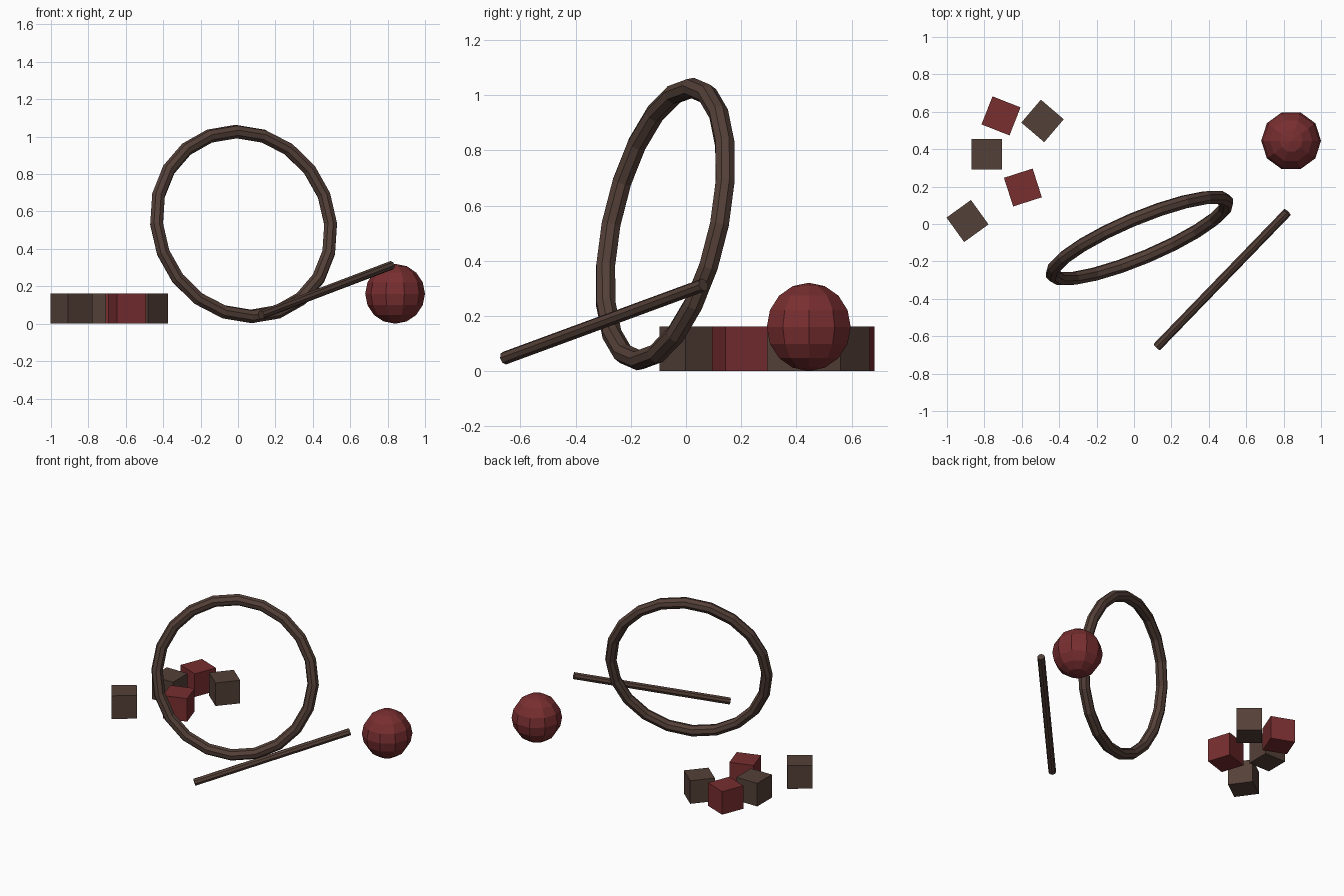
import bpy
from math import radians
from mathutils import Matrix, Vector

cube = bpy.data.objects.get("Cube")
if cube:
    bpy.data.objects.remove(cube, do_unlink=True)


def srgb(*rgb):
    return tuple((c / 255 / 12.92) if c < 11 else ((c / 255 + 0.055) / 1.055) ** 2.4
                 for c in rgb) + (1.0,)


def make_material(name, colour):
    mat = bpy.data.materials.new(name)
    mat.use_nodes = True
    mat.diffuse_color = colour
    mat.node_tree.nodes["Principled BSDF"].inputs["Base Color"].default_value = colour
    return mat


brown = make_material("brown wood", srgb(84, 64, 56))
red = make_material("dark red", srgb(120, 46, 48))


def finish(name, mat):
    obj = bpy.context.object
    obj.name = name
    obj.data.materials.append(mat)
    return obj


# Leaning hoop: a faceted ring whose axis points forward and slightly up
axis = Vector((0.38, -0.90, 0.207)).normalized()
up = (Vector((0, 0, 1)) - axis * axis.z).normalized()
side = up.cross(axis)
frame = Matrix((side, up, axis)).transposed()
bpy.ops.mesh.primitive_torus_add(
    major_segments=20, minor_segments=8, major_radius=0.505, minor_radius=0.037,
    location=(0.03, -0.075, 0.533), rotation=frame.to_euler())
finish("hoop", brown)

# Stick lying at a slant, one end raised
start = Vector((0.123, -0.657, 0.047))
end = Vector((0.82, 0.063, 0.312))
bpy.ops.mesh.primitive_cylinder_add(
    vertices=8, radius=0.024, depth=(end - start).length,
    location=(start + end) / 2, rotation=(end - start).to_track_quat('Z', 'Y').to_euler())
finish("stick", brown)

# Faceted ball
bpy.ops.mesh.primitive_uv_sphere_add(
    segments=10, ring_count=8, radius=0.16, location=(0.84, 0.445, 0.16),
    rotation=(0, 0, radians(90)))
finish("ball", red)

# Scattered toy blocks: centre x, centre y, turn in degrees, colour
blocks = [
    (-0.89, 0.016, 35.8, brown),
    (-0.594, 0.195, 17.8, red),
    (-0.787, 0.373, 0, brown),
    (-0.711, 0.578, -21.5, red),
    (-0.489, 0.551, -40.5, brown),
]
size = 0.161
for i, (x, y, turn, mat) in enumerate(blocks, 1):
    bpy.ops.mesh.primitive_cube_add(
        size=size, location=(x, y, size / 2), rotation=(0, 0, radians(turn)))
    finish(f"block_{i}", mat)
